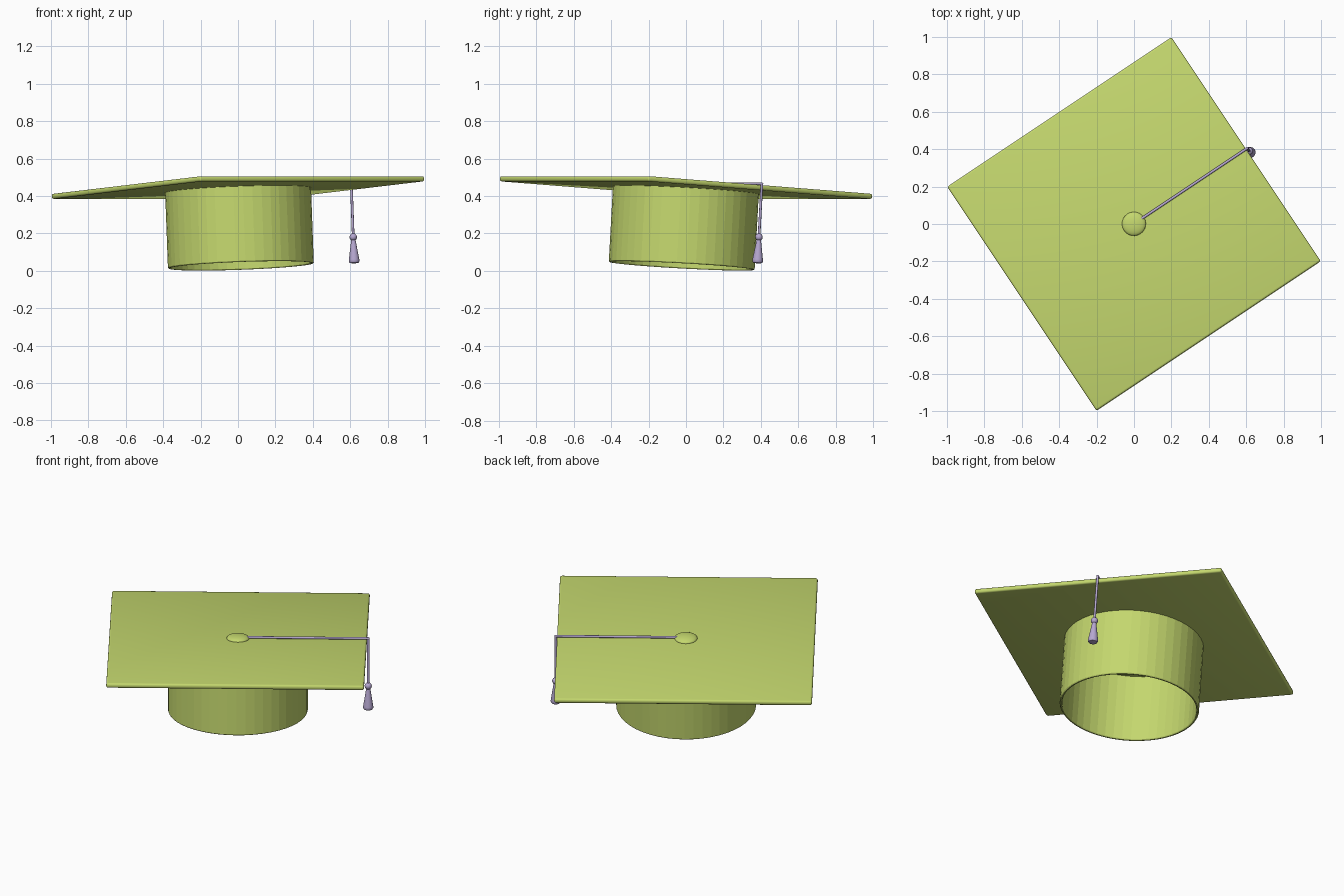
import bpy, bmesh, math
from mathutils import Matrix, Vector

if "Cube" in bpy.data.objects:
    bpy.data.objects.remove(bpy.data.objects["Cube"])

# The whole cap is built upright, then turned and tipped by this matrix
POSE = (Matrix.Translation((0, 0, 0.445))
        @ Matrix.Rotation(math.atan2(0.8, 1.2), 4, 'Z')
        @ Matrix.Rotation(math.radians(-3.77), 4, 'X'))


def material(name, rgb):
    m = bpy.data.materials.new(name)
    m.diffuse_color = (*rgb, 1)
    m.use_nodes = True
    m.node_tree.nodes["Principled BSDF"].inputs["Base Color"].default_value = m.diffuse_color
    return m


GREEN = material("lime_cloth", (0.55, 0.68, 0.155))
LILAC = material("lilac_thread", (0.47, 0.39, 0.64))


def finish(name, bm, mat, smooth=True):
    bmesh.ops.recalc_face_normals(bm, faces=bm.faces)
    mesh = bpy.data.meshes.new(name)
    bm.to_mesh(mesh)
    bm.free()
    mesh.materials.append(mat)
    ob = bpy.data.objects.new(name, mesh)
    bpy.context.collection.objects.link(ob)
    ob.matrix_world = POSE
    if smooth:
        bpy.ops.object.select_all(action='DESELECT')
        ob.select_set(True)
        bpy.context.view_layer.objects.active = ob
        bpy.ops.object.shade_smooth_by_angle(angle=math.radians(40))
    return ob


def lathe(name, profile, mat, center=(0, 0, 0), segments=24, closed=False, smooth=True):
    """Spin a (radius, height) profile around the local upright axis."""
    bm = bmesh.new()
    vs = [bm.verts.new((r, 0, z)) for r, z in profile]
    edges = [bm.edges.new(p) for p in zip(vs, vs[1:])]
    if closed:
        edges.append(bm.edges.new((vs[-1], vs[0])))
    bmesh.ops.spin(bm, geom=vs + edges, cent=(0, 0, 0), axis=(0, 0, 1),
                   angle=math.tau, steps=segments)
    bmesh.ops.remove_doubles(bm, verts=bm.verts, dist=1e-5)
    bmesh.ops.translate(bm, verts=bm.verts, vec=center)
    return finish(name, bm, mat, smooth)


def ellipsoid(name, mat, center, scale):
    bm = bmesh.new()
    bmesh.ops.create_uvsphere(bm, u_segments=24, v_segments=14, radius=1)
    bmesh.ops.scale(bm, verts=bm.verts, vec=scale)
    bmesh.ops.translate(bm, verts=bm.verts, vec=center)
    return finish(name, bm, mat)


def rod(name, mat, a, b, radius):
    a, b = Vector(a), Vector(b)
    d = b - a
    bm = bmesh.new()
    bmesh.ops.create_cone(bm, cap_ends=True, segments=12, radius1=radius,
                          radius2=radius, depth=d.length)
    bm.transform(Matrix.Translation((a + b) / 2)
                 @ d.to_track_quat('Z', 'Y').to_matrix().to_4x4())
    return finish(name, bm, mat)


# Square board with rounded edges
bm = bmesh.new()
bmesh.ops.create_cube(bm, size=1)
bmesh.ops.scale(bm, verts=bm.verts, vec=(1.442, 1.442, 0.028))
bmesh.ops.bevel(bm, geom=bm.edges[:], offset=0.011, segments=3, profile=0.5,
                affect='EDGES')
finish("board", bm, GREEN)

# Hollow head band with a rounded lower rim
lathe("head_band", [(0.391, -0.006), (0.391, -0.413), (0.387, -0.419),
                    (0.380, -0.419), (0.376, -0.413), (0.376, -0.006)],
      GREEN, segments=48, closed=True, smooth=False)

# Button on the board
ellipsoid("button", GREEN, (0, 0, 0.014), (0.064, 0.064, 0.02))

# Cord across the board and over its edge
EDGE = 0.729
rod("top_cord", LILAC, (0.04, 0, 0.02), (EDGE, 0, 0.02), 0.007)
rod("hanging_cord", LILAC, (EDGE, 0, 0.02), (EDGE, 0, -0.27), 0.007)
ellipsoid("cord_bend", LILAC, (EDGE, 0, 0.02), (0.0075, 0.0075, 0.0075))

# Tassel
ellipsoid("tassel_knot", LILAC, (EDGE, 0, -0.265), (0.02, 0.02, 0.02))
lathe("tassel_skirt", [(0, -0.274), (0.011, -0.276), (0.017, -0.315),
                       (0.028, -0.385), (0.029, -0.395), (0.024, -0.403),
                       (0, -0.407)], LILAC, center=(EDGE, 0, 0))
